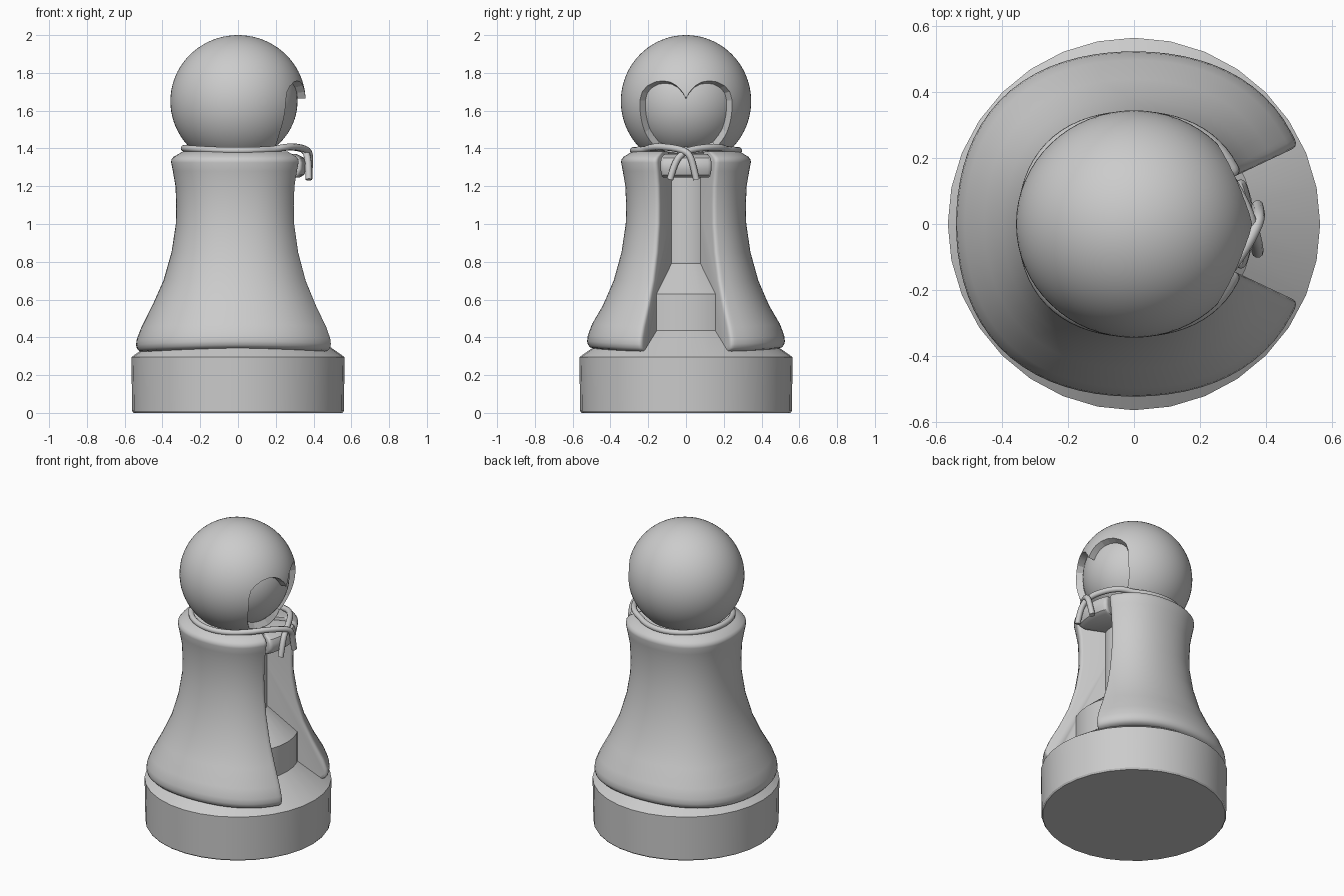
import bpy, bmesh
from math import sin, cos, pi, radians, sqrt

if "Cube" in bpy.data.objects:
    bpy.data.objects.remove(bpy.data.objects["Cube"])


def finish(name, bm, angle=35, smooth=True):
    bmesh.ops.recalc_face_normals(bm, faces=bm.faces)
    me = bpy.data.meshes.new(name)
    bm.to_mesh(me)
    bm.free()
    ob = bpy.data.objects.new(name, me)
    bpy.context.collection.objects.link(ob)
    if smooth:
        shade(ob, angle)
    return ob


def shade(ob, angle):
    bpy.ops.object.select_all(action='DESELECT')
    ob.select_set(True)
    bpy.context.view_layer.objects.active = ob
    bpy.ops.object.shade_smooth_by_angle(angle=radians(angle))


def revolve(name, profile, steps, start=0.0, shape=None, soft=0.0, angle=35):
    """Solid of revolution; start > 0 leaves an open wedge around +x.
    shape(t, r, z) may deform points, soft rounds the wedge edges."""
    bm = bmesh.new()
    full = start == 0
    span = 2 * pi - 2 * start
    if full:
        angles = [2 * pi * i / steps for i in range(steps)]
    else:
        inner = [.008, .022, .045, .075] if soft else []
        mid = [span * i / steps for i in range(1, steps) if .1 < span * i / steps < span - .1]
        angles = [start + d for d in
                  [0] + inner + mid + [span - d for d in reversed(inner)] + [span]]
    rings = []
    for t in angles:
        ring = []
        for r, z in profile:
            d = min(t - start, 2 * pi - start - t) * r
            if soft and not full and r > 0 and d < soft:
                r -= soft - sqrt(soft ** 2 - (soft - d) ** 2)
            x, y, h = shape(t, r, z) if shape else (r * cos(t), r * sin(t), z)
            ring.append(bm.verts.new((x, y, h)))
        rings.append(ring)
    n = len(rings)
    for i in range(n if full else n - 1):
        a, b = rings[i], rings[(i + 1) % n]
        for k in range(len(profile) - 1):
            bm.faces.new((a[k], b[k], b[k + 1], a[k + 1]))
    if not full:
        bm.faces.new(rings[0])
        bm.faces.new(rings[-1])
    bmesh.ops.remove_doubles(bm, verts=bm.verts, dist=1e-5)
    return finish(name, bm, angle)


# Base and inner pawn body
revolve("pawn_body", [(0, 0), (.553, 0), (.56, .01), (.565, .295), (.365, .435),
                      (.365, .63), (.18, .79), (.18, 1.3), (0, 1.3)], 32, angle=25)

# Collar, only the part showing in the cloak opening
collar = revolve("collar", [(0, 1.245), (.325, 1.245), (.35, 1.26), (.362, 1.29),
                            (.362, 1.325), (.35, 1.35), (.31, 1.37), (0, 1.37)],
                 20, start=radians(157), soft=.02)
collar.rotation_euler.z = pi


# Cloak with an open wedge at +x, a slightly squarish outline and a wavy hem
def cloak_shape(t, r, z):
    k = 1 + .02 * (1 - cos(4 * t))
    h = z - .01 * cos(2 * t) if z < .5 else z
    return r * k * cos(t), r * k * .97 * sin(t), h


revolve("cloak", [(0, .335), (.48, .33), (.505, .331), (.523, .337), (.535, .35),
                  (.54, .37), (.536, .40), (.513, .46), (.453, .57), (.395, .70),
                  (.352, .85), (.329, 1.0), (.327, 1.1), (.331, 1.2), (.345, 1.28),
                  (.354, 1.325), (.353, 1.34), (.342, 1.355), (.29, 1.385), (0, 1.385)],
        64, start=radians(26), shape=cloak_shape, soft=.018, angle=50)


# Head inside the hood
CZ = 1.65
RX, RY, RZ = .358, .345, .35


def ball(name, rx, ry, rz):
    bm = bmesh.new()
    bmesh.ops.create_uvsphere(bm, u_segments=64, v_segments=40, radius=1)
    for v in bm.verts:
        v.co = (v.co.x * rx, v.co.y * ry, v.co.z * rz + CZ)
    return finish(name, bm)


ball("face", .315, .305, .31)
hood = ball("hood", RX, RY, RZ)

# Heart-shaped cutter, a cone spreading from the head centre
half = [(0, 1.665), (.02, 1.70), (.05, 1.733), (.085, 1.752), (.125, 1.758), (.165, 1.752),
        (.205, 1.731), (.232, 1.70), (.244, 1.655), (.243, 1.60), (.234, 1.54),
        (.217, 1.485), (.193, 1.445), (.16, 1.405), (.11, 1.385), (0, 1.375)]
outline = half + [(-y, z) for y, z in half[-2:0:-1]]
bm = bmesh.new()
apex = bm.verts.new((0, 0, CZ))
cap = bm.verts.new((.8, 0, 1.45))
loop = []
for y, z in outline:
    x = RX * sqrt(max(.02, 1 - (y / RY) ** 2 - ((z - CZ) / RZ) ** 2))
    loop.append(bm.verts.new((2 * x, 2 * y, CZ + 2 * (z - CZ))))
for i, v in enumerate(loop):
    w = loop[(i + 1) % len(loop)]
    bm.faces.new((apex, v, w))
    bm.faces.new((cap, w, v))
cutter = finish("hood_opening_cutter", bm, smooth=False)
cutter.hide_render = True
cut = hood.modifiers.new("opening", 'BOOLEAN')
cut.operation = 'DIFFERENCE'
cut.solver = 'EXACT'
cut.object = cutter
bpy.context.view_layer.objects.active = hood
bpy.ops.object.modifier_apply(modifier=cut.name)
bpy.data.objects.remove(cutter)
shade(hood, 35)

# Cord around the neck, crossing at the opening with two hanging tails
ring = [(.286 * cos(radians(a)), .28 * sin(radians(a)), 1.395 + .006 * cos(radians(2 * a)))
        for a in range(50, 311, 10)]
path = ([(.375, -.085, 1.235), (.374, -.067, 1.30), (.368, -.04, 1.355), (.358, 0, 1.385),
         (.335, .06, 1.40), (.29, .14, 1.408), (.24, .19, 1.405)] + ring +
        [(.24, -.19, 1.405), (.29, -.14, 1.41), (.345, -.06, 1.402), (.375, 0, 1.385),
         (.38, .025, 1.355), (.378, .04, 1.30), (.375, .055, 1.235)])
cu = bpy.data.curves.new("cord", 'CURVE')
cu.dimensions = '3D'
cu.bevel_depth = .018
cu.bevel_resolution = 3
cu.use_fill_caps = True
sp = cu.splines.new('NURBS')
sp.points.add(len(path) - 1)
for p, c in zip(sp.points, path):
    p.co = (*c, 1)
sp.order_u = 3
sp.use_endpoint_u = True
sp.resolution_u = 4
cord = bpy.data.objects.new("cord", cu)
bpy.context.collection.objects.link(cord)
bpy.ops.object.select_all(action='DESELECT')
cord.select_set(True)
bpy.context.view_layer.objects.active = cord
bpy.ops.object.convert(target='MESH')
shade(bpy.context.view_layer.objects.active, 40)
